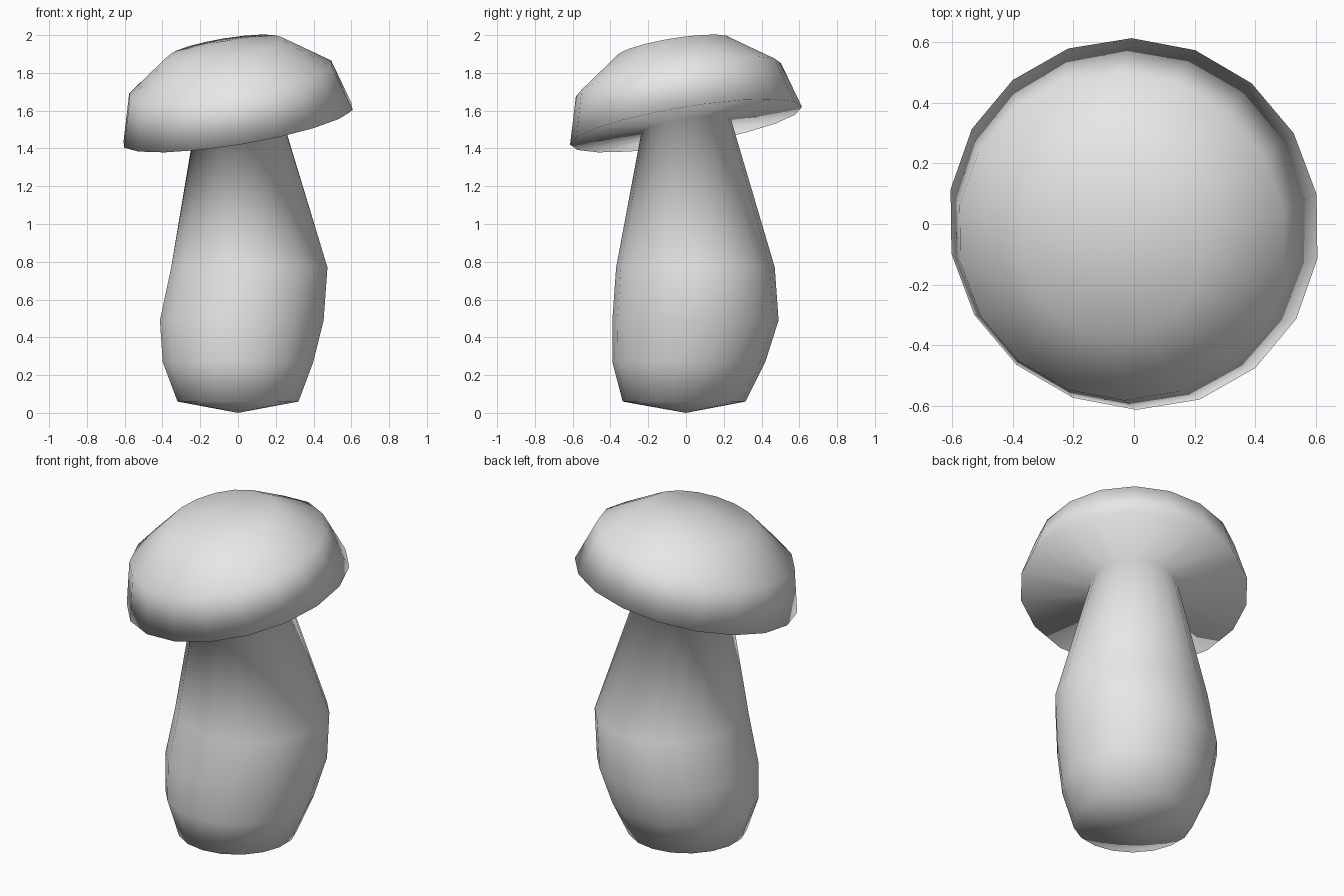
import bpy, bmesh, math
from mathutils import Vector

if "Cube" in bpy.data.objects:
    bpy.data.objects.remove(bpy.data.objects["Cube"])

SIDES = 18
UP = Vector((0, 0, 1))
CAP_AXIS = Vector((-0.165, -0.165, 1)).normalized()
CAP_ORIGIN = Vector((0, 0, 1.52))


def make_material(name, colour):
    mat = bpy.data.materials.new(name)
    mat.use_nodes = True
    mat.diffuse_color = colour
    for node in mat.node_tree.nodes:
        if node.type == 'BSDF_PRINCIPLED':
            node.inputs["Base Color"].default_value = colour
    return mat


def add_ring(bm, centre, axis, radius):
    """Regular ring of vertices, tilted so that it faces along axis."""
    tilt = UP.rotation_difference(axis)
    ring = []
    for i in range(SIDES):
        a = math.pi / 2 + math.tau * i / SIDES
        offset = Vector((radius * math.cos(a), radius * math.sin(a), 0))
        ring.append(bm.verts.new(centre + tilt @ offset))
    return ring


def close_with_point(bm, ring, point):
    tip = bm.verts.new(point)
    for i in range(SIDES):
        bm.faces.new((ring[i], ring[(i + 1) % SIDES], tip))


bm = bmesh.new()
rings = []

# Bulging stem: x, y, z, radius
for x, y, z, radius in [(0, -0.01, 0.06, 0.325), (0, 0.015, 0.27, 0.405),
                        (0.02, 0.05, 0.49, 0.44), (0.06, 0.05, 0.77, 0.42)]:
    rings.append(add_ring(bm, Vector((x, y, z)), UP, radius))

# Tilted cap, from the neck out to the rim and over the dome: height, radius
for height, radius in [(0, 0.24), (0, 0.622), (0.25, 0.55), (0.425, 0.305)]:
    rings.append(add_ring(bm, CAP_ORIGIN + CAP_AXIS * height, CAP_AXIS, radius))

# Skin the rings and close both ends
for low, high in zip(rings, rings[1:]):
    for i in range(SIDES):
        j = (i + 1) % SIDES
        bm.faces.new((low[i], low[j], high[j], high[i]))
close_with_point(bm, rings[0], Vector((0, 0, 0)))
close_with_point(bm, rings[-1], CAP_ORIGIN + CAP_AXIS * 0.46)
bmesh.ops.recalc_face_normals(bm, faces=bm.faces)

# One continuous, fully smooth surface
for face in bm.faces:
    face.smooth = True

mesh = bpy.data.meshes.new("mushroom")
bm.to_mesh(mesh)
bm.free()
mesh.materials.append(make_material("light grey", (0.8, 0.8, 0.8, 1)))
mushroom = bpy.data.objects.new("mushroom", mesh)
bpy.context.collection.objects.link(mushroom)
